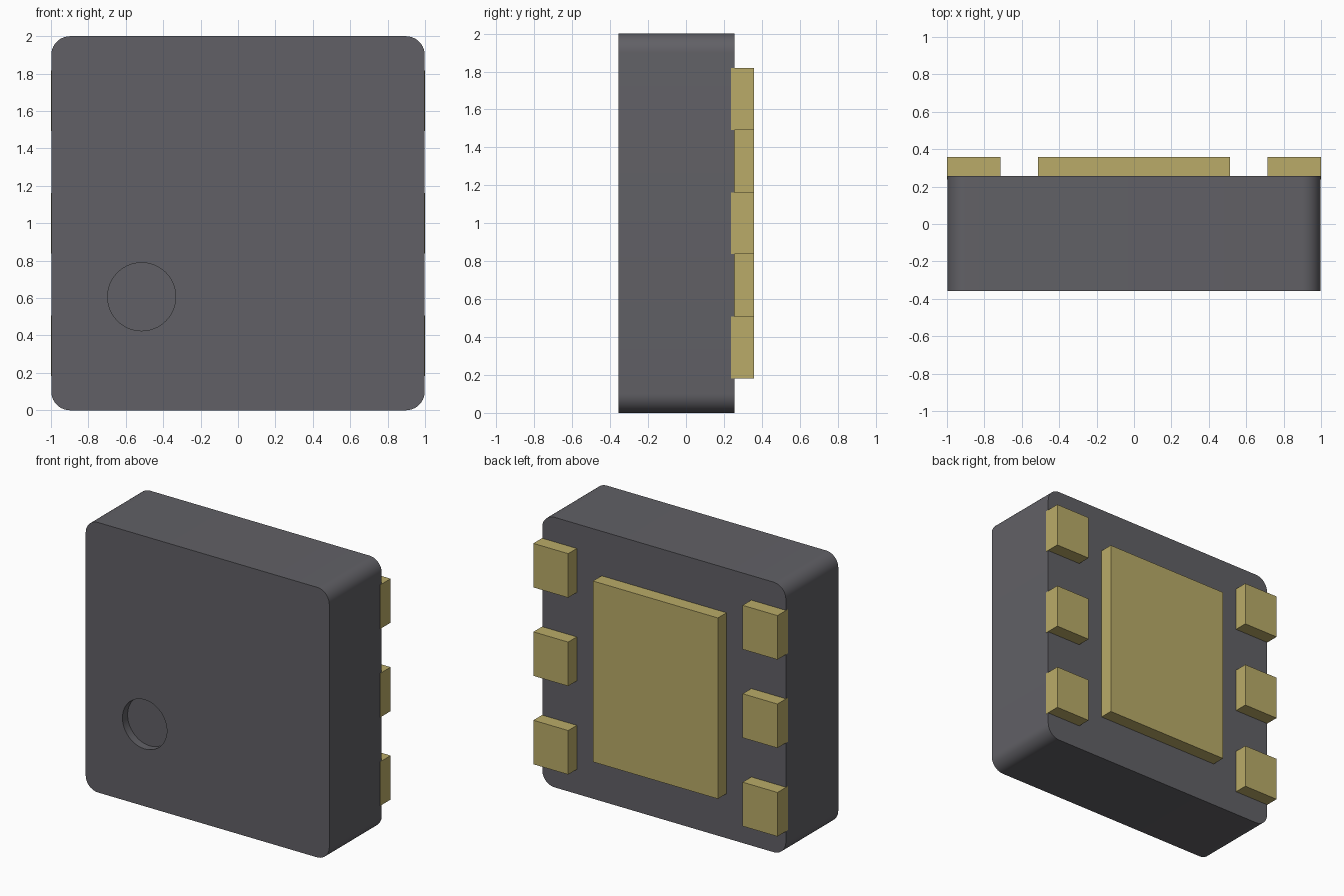
import bpy, math
from mathutils import Matrix

cube = bpy.data.objects.get("Cube")
if cube:
    bpy.data.objects.remove(cube, do_unlink=True)


def material(name, rgb):
    mat = bpy.data.materials.new(name)
    mat.use_nodes = True
    mat.diffuse_color = (*rgb, 1)
    mat.node_tree.nodes["Principled BSDF"].inputs["Base Color"].default_value = (*rgb, 1)
    return mat


def box(name, x, y, z, mat):
    """Box from (low, high) ranges on each axis."""
    spans = (x, y, z)
    bpy.ops.mesh.primitive_cube_add(size=1, location=[sum(s) / 2 for s in spans])
    ob = bpy.context.object
    ob.name = name
    ob.data.transform(Matrix.Diagonal([s[1] - s[0] for s in spans] + [1]))
    ob.data.materials.append(mat)
    return ob


def apply_modifier(ob, mod):
    bpy.context.view_layer.objects.active = ob
    bpy.ops.object.modifier_apply(modifier=mod.name)


charcoal = material("charcoal plastic", (0.12, 0.118, 0.132))
gold = material("gold contact", (0.49, 0.41, 0.138))

FRONT, BACK, PAD_BACK = -0.357, 0.257, 0.358

# Package body with the four depth-wise edges rounded
body = box("package_body", (-0.998, 0.998), (FRONT, BACK), (0, 2), charcoal)
weights = body.data.attributes.new("bevel_weight_edge", "FLOAT", "EDGE")
for edge in body.data.edges:
    a, b = (body.data.vertices[i].co for i in edge.vertices)
    weights.data[edge.index].value = float(abs(a.y - b.y) > 0.1)
bevel = body.modifiers.new("rounded corners", "BEVEL")
bevel.limit_method = "WEIGHT"
bevel.width = 0.1
bevel.segments = 10
apply_modifier(body, bevel)

# Round recess marking the first contact
bpy.ops.mesh.primitive_cylinder_add(vertices=64, radius=0.182, depth=0.12,
                                    location=(-0.515, FRONT, 0.607),
                                    rotation=(math.pi / 2, 0, 0))
cutter = bpy.context.object
cutter.name = "recess_cutter"
cutter.data.materials.append(charcoal)
cut = body.modifiers.new("recess", "BOOLEAN")
cut.operation = "DIFFERENCE"
cut.solver = "EXACT"
cut.object = cutter
apply_modifier(body, cut)
bpy.data.objects.remove(cutter, do_unlink=True)

bpy.ops.object.select_all(action="DESELECT")
body.select_set(True)
bpy.context.view_layer.objects.active = body
bpy.ops.object.shade_smooth_by_angle(angle=math.radians(30))

# Large central pad
box("central_pad", (-0.512, 0.512), (BACK - 0.02, PAD_BACK), (0.33, 1.67), gold)

# Three contacts along each side
for side, sign in (("left", 1), ("right", -1)):
    for row, z in (("lower", 0.345), ("middle", 1), ("upper", 1.655)):
        x = sorted((sign * 0.715, sign * 1.0))
        box(f"{side}_{row}_contact", x, (BACK - 0.02, PAD_BACK),
            (z - 0.163, z + 0.163), gold)
